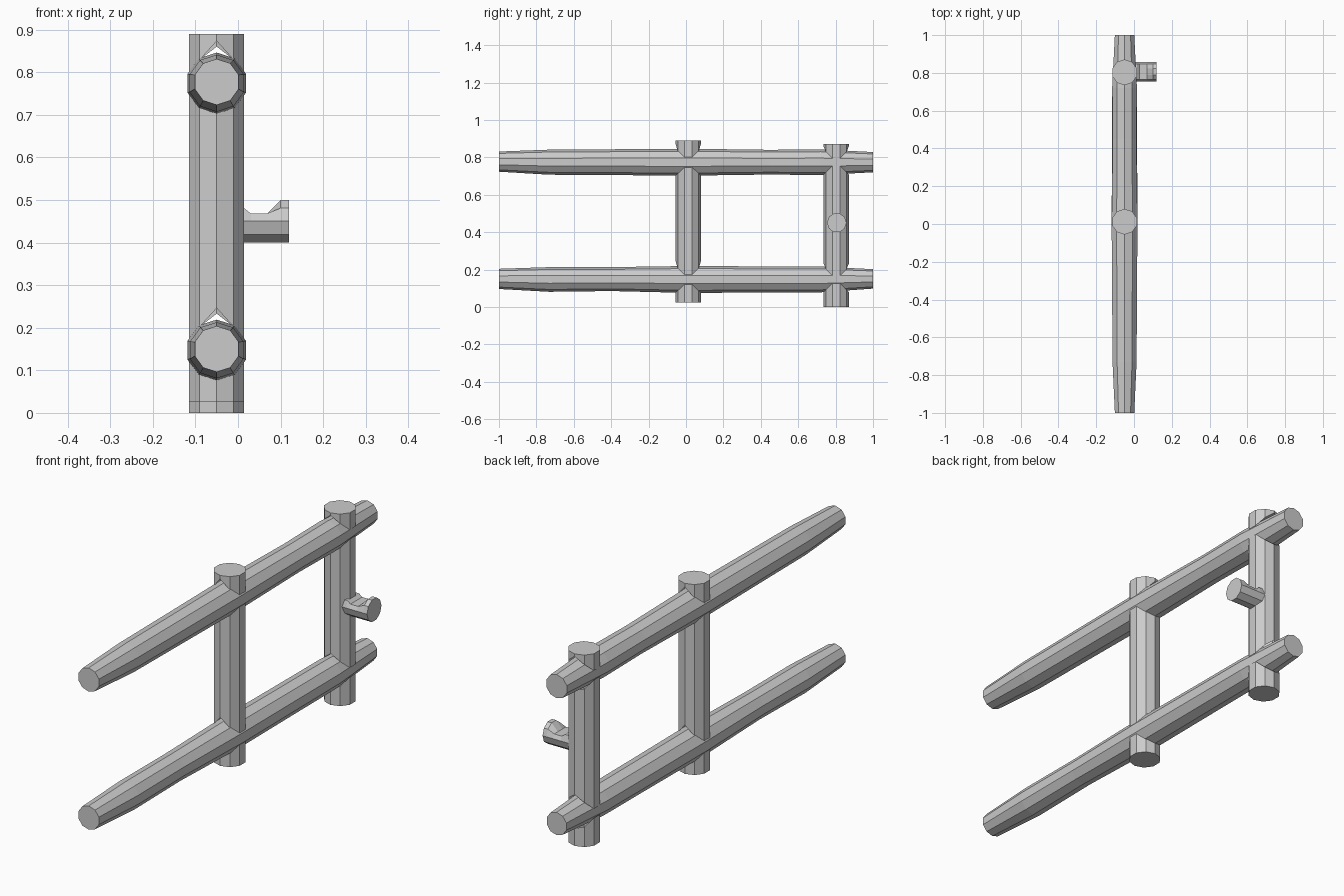
import bpy, bmesh, math

if "Cube" in bpy.data.objects:
    bpy.data.objects.remove(bpy.data.objects["Cube"])

SIDES = 10
X0 = -0.05                 # fence plane
RAIL_Z = (0.147, 0.774)    # rail centre heights

wood = bpy.data.materials.new("grey_wood")
wood.diffuse_color = (0.6, 0.6, 0.6, 1)
wood.use_nodes = True
wood.node_tree.nodes["Principled BSDF"].inputs["Base Color"].default_value = wood.diffuse_color


def skin(bm, rings, cap_start, cap_end):
    """Bridge rings of points into a tube, with optional end caps."""
    loops = [[bm.verts.new(p) for p in r] for r in rings]
    for a, b in zip(loops, loops[1:]):
        for i in range(SIDES):
            j = (i + 1) % SIDES
            bm.faces.new((a[i], a[j], b[j], b[i]))
    if cap_start:
        bm.faces.new(loops[0][::-1])
    if cap_end:
        bm.faces.new(loops[-1])


def finish(bm, name):
    bmesh.ops.recalc_face_normals(bm, faces=bm.faces)
    me = bpy.data.meshes.new(name)
    bm.to_mesh(me)
    bm.free()
    me.materials.append(wood)
    bpy.context.collection.objects.link(bpy.data.objects.new(name, me))


def angles(start):
    return [start + math.tau * i / SIDES for i in range(SIDES)]


# Rails: tapered ten-sided logs; stations are (y, radius, height shift)
def rail(name, z, stations):
    bm = bmesh.new()
    rings = [[(X0 + r * math.cos(a), y, z + dz + r * math.sin(a))
              for a in angles(math.pi / 2)] for y, r, dz in stations]
    skin(bm, rings, True, True)
    finish(bm, name)


rail("lower_rail", RAIL_Z[0],
     [(-1, 0.054, 0.003), (-0.73, 0.066, 0), (-0.4, 0.064, 0.002),
      (0.012, 0.072, 0), (0.4, 0.070, 0), (0.72, 0.069, 0), (1, 0.052, 0.003)])
rail("upper_rail", RAIL_Z[1],
     [(-1, 0.054, 0.003), (-0.73, 0.067, 0), (-0.4, 0.069, 0),
      (0.012, 0.072, 0), (0.45, 0.066, 0), (0.72, 0.069, 0), (1, 0.054, 0)])


# Posts: separate lengths notched around the rails, with a small gap above each
def post(name, y, z_bottom, z_top, peak):
    bm = bmesh.new()
    R = 0.068
    ang = angles(math.pi / 2)

    def flat(z):
        return [(X0 + R * math.cos(a), y + R * math.sin(a), z) for a in ang]

    def saddle(z, sign, tip):
        ring = []
        for a in ang:
            s = abs(math.sin(a))
            h = tip if s > 0.95 else 0.068 * s
            ring.append((X0 + R * math.cos(a), y + R * math.sin(a), z + sign * h))
        return ring

    lo, hi = RAIL_Z
    skin(bm, [flat(z_bottom), saddle(lo, -1, 0.068)], True, False)
    skin(bm, [saddle(lo, 1, peak), saddle(hi, -1, 0.068)], False, False)
    skin(bm, [saddle(hi, 1, peak), flat(z_top)], False, True)
    finish(bm, name)


post("middle_post", 0.012, 0.025, 0.89, 0.099)
post("end_post", 0.803, 0.0, 0.872, 0.086)

# Peg: short round stub with a scooped top; stations are (x, top limit)
bm = bmesh.new()
rings = []
for x, top in [(-0.01, 0.49), (0.015, 0.48), (0.03, 0.468), (0.068, 0.468),
               (0.10, 0.51), (0.12, 0.51)]:
    rings.append([(x, 0.806 + 0.052 * math.cos(a),
                   min(0.45 + 0.0525 * math.sin(a), top)) for a in angles(0)])
skin(bm, rings, True, True)
finish(bm, "peg")
